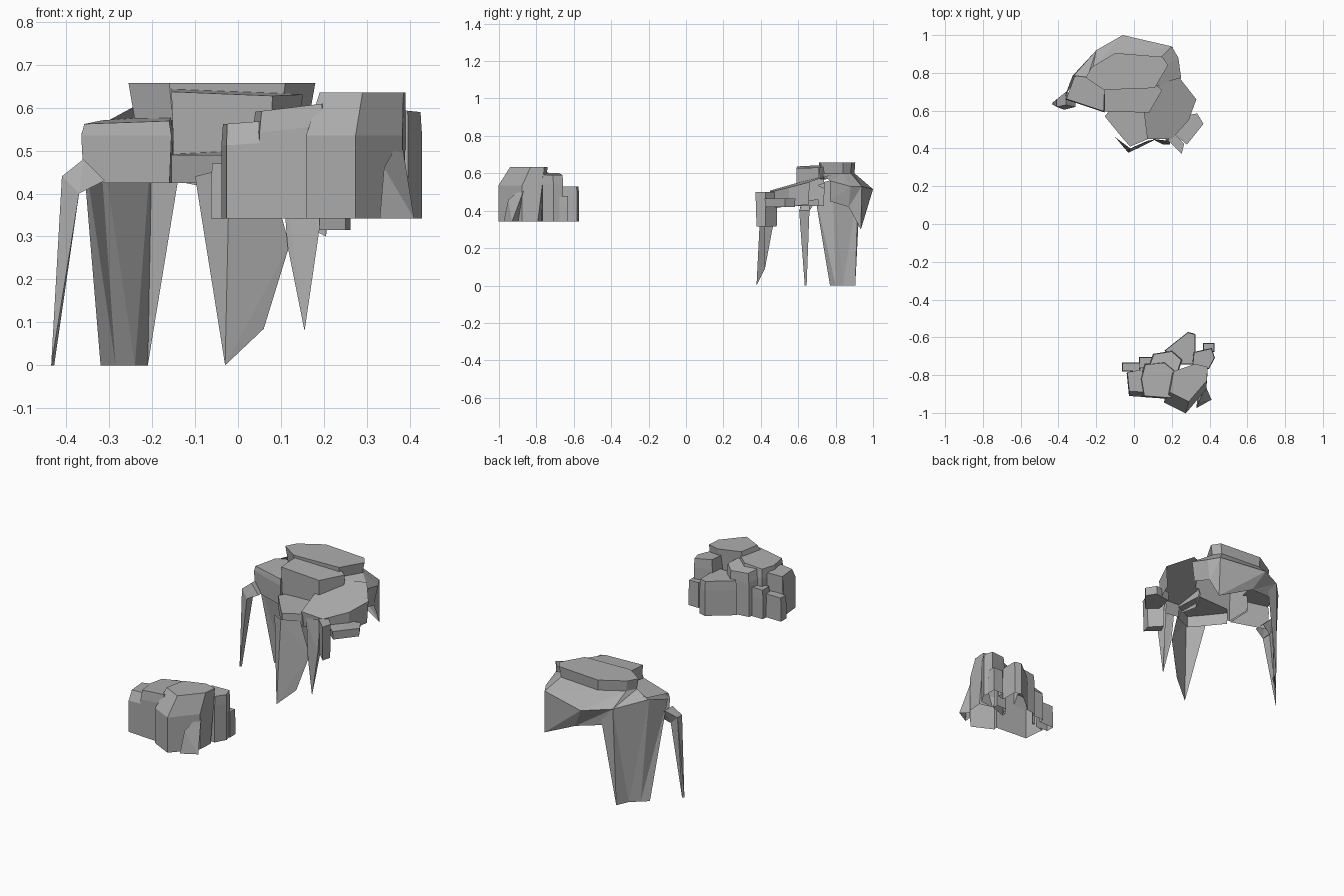
import bpy, bmesh, math
from mathutils import Vector

if "Cube" in bpy.data.objects:
    bpy.data.objects.remove(bpy.data.objects["Cube"])

grey = bpy.data.materials.new("stone grey")
grey.diffuse_color = (0.42, 0.42, 0.42, 1)
grey.use_nodes = True
grey.node_tree.nodes["Principled BSDF"].inputs["Base Color"].default_value = grey.diffuse_color
BASE = 0.342


def finish(name, bm):
    me = bpy.data.meshes.new(name)
    bm.to_mesh(me)
    bm.free()
    me.materials.append(grey)
    ob = bpy.data.objects.new(name, me)
    bpy.context.collection.objects.link(ob)
    return ob


def drop_faces(bm, rule):
    bm.normal_update()
    bad = [f for f in bm.faces if rule(f.calc_center_median(), f.normal)]
    bmesh.ops.delete(bm, geom=bad, context='FACES')


def hull(name, pts, drop=None):
    """Faceted rock: convex hull of corner points; faces matching drop are left open."""
    bm = bmesh.new()
    for p in pts:
        bm.verts.new(p)
    res = bmesh.ops.convex_hull(bm, input=bm.verts[:])
    junk = {g for g in res["geom_interior"] + res["geom_unused"]
            if isinstance(g, bmesh.types.BMVert)}
    bmesh.ops.delete(bm, geom=list(junk), context='VERTS')
    bmesh.ops.dissolve_limit(bm, angle_limit=math.radians(2),
                             verts=bm.verts[:], edges=bm.edges[:])
    bmesh.ops.recalc_face_normals(bm, faces=bm.faces[:])
    if drop:
        drop_faces(bm, drop)
    return finish(name, bm)


def merge(name, parts, drop):
    """Union closed rocks into one shell, then open the faces matching drop."""
    for p in parts[1:]:
        m = parts[0].modifiers.new("join", 'BOOLEAN')
        m.operation, m.solver, m.object = 'UNION', 'EXACT', p
    dg = bpy.context.evaluated_depsgraph_get()
    bm = bmesh.new()
    bm.from_mesh(parts[0].evaluated_get(dg).to_mesh())
    for p in parts:
        bpy.data.objects.remove(p)
    drop_faces(bm, drop)
    finish(name, bm)


def sheet(name, *rows):
    """Folded rock face through rows of points."""
    bm = bmesh.new()
    vs = [[bm.verts.new(p) for p in r] for r in rows]
    for a, b in zip(vs, vs[1:]):
        for i in range(len(a) - 1):
            bm.faces.new((a[i], b[i], b[i + 1]))
            bm.faces.new((a[i], b[i + 1], a[i + 1]))
    finish(name, bm)


def ring(outline, z, grow=1, slope=(0, 0), shift=(0, 0)):
    """Outline at height z, scaled about its middle and tilted by slope."""
    n = len(outline)
    cx = sum(p[0] for p in outline) / n
    cy = sum(p[1] for p in outline) / n
    return [Vector((cx + (x - cx) * grow + shift[0], cy + (y - cy) * grow + shift[1],
                    z + slope[0] * (x - cx) + slope[1] * (y - cy))) for x, y in outline]


def column(name, top, z, flare=1.07, slope=(0, 0), shift=(0, 0), crown=.05):
    """Standing stone of the front cluster with a chamfered crown."""
    return hull(name, ring(top, z, 1, slope) + ring(top, z - crown, flare, slope, shift)
                + ring(top, BASE, flare, shift=shift))


def block(x, y, w, d):
    return [(x - w, y - d), (x + w, y - d), (x + w, y + d), (x - w, y + d)]


# ---- front cluster: columns standing on one level, hollow underneath ----
merge("front_cluster", [
    column("tall_front_stone", [(.21, -.78), (.325, -.74), (.39, -.757), (.385, -.83), (.29, -.94), (.19, -.89)],
           .635, 1.15, shift=(-.015, -.045), crown=.1),
    hull("front_right_foot", [(.33, -.975, BASE), (.41, -.93, BASE), (.34, -.88, BASE),
                              (.34, -.95, .46), (.38, -.86, .53)]),
    column("centre_stone", [(.04, -.82), (.06, -.745), (.16, -.735), (.215, -.78), (.195, -.92), (.055, -.91)],
           .60, slope=(.12, 0)),
    column("left_stone", [(-.035, -.785), (.045, -.77), (.05, -.89), (-.025, -.885)],
           .565, 1.2, (.08, 0), (.005, -.015)),
    column("small_left_stone", block(-.015, -.757, .045, .022), .47),
    column("back_centre_stone", [(.08, -.76), (.105, -.69), (.2, -.675), (.25, -.72), (.23, -.78)],
           .585, slope=(0, -.2)),
    column("back_left_stone", block(.075, -.735, .045, .028), .50),
    column("back_stone", [(.165, -.67), (.285, -.575), (.322, -.585), (.325, -.74), (.24, -.74)], .53, 1.04),
    column("right_stone", [(.31, -.77), (.318, -.68), (.41, -.66), (.425, -.71), (.395, -.765)],
           .595, 1.06, (-.1, 0)),
    column("small_right_stone", block(.395, -.654, .028, .022), .48)],
    lambda c, n: c.z < BASE + .002 and n.z < -.9)

# ---- back cluster: cap rocks, hollow underneath and behind ----
slab = [(-.255, .775), (-.225, .83), (-.10, .905), (.15, .885), (.18, .84), (.11, .72), (-.16, .71)]
left = [(-.365, .66), (-.32, .785), (-.23, .81), (-.15, .74), (-.155, .59), (-.26, .63)]
mid = [(-.155, .74), (-.155, .595), (.08, .59), (.15, .71), (.08, .76)]
front = [(-.155, .57), (-.10, .64), (.07, .64), (.10, .50), (.075, .45), (-.02, .41), (-.065, .46)]
right = [(.05, .61), (.13, .74), (.24, .775), (.33, .66), (.29, .55), (.20, .45), (.07, .45)]
merge("cap_rocks", [
    hull("top_slab", ring(slab, .657) + ring(slab, .57, .93)),
    hull("left_rock", ring(left, .57, .94, (.05, .05)) + ring(left, .535) + ring(left, .425, .95)),
    hull("middle_rock", ring(mid, .635, 1, (-.04, .05)) + ring(mid, .425, .95)),
    hull("front_rock", ring(front, .495, 1, (.05, .05)) + ring(front, .425)),
    hull("right_rock", ring(right, .545, 1, (-.05, .28)) + ring(right, .44, .95, (-.1, .15)))],
    lambda c, n: n.z < -.6 or (c.z < .595 and n.y > .3 and n.z < .6))

# ---- back cluster: sloping skirt behind the slab ----
sheet("back_skirt", ring(slab, .6, .96)[:6],
      [(-.32, .785, .56), (-.20, .92, .53), (-.06, 1, .515), (.20, .94, .53), (.235, .88, .53), (.25, .77, .56)],
      [(-.30, .78, .45), (-.15, .92, .43), (0, .96, .40), (.205, .935, .30), (.215, .87, .42), (.235, .77, .45)])

# ---- back cluster: legs and hanging spikes ----
sheet("main_leg",
      [(-.365, .68, .54), (-.325, .785, .565), (-.20, .92, .53), (-.13, .93, .49)],
      [(-.32, .77, 0), (-.285, .80, 0), (-.24, .84, 0), (-.21, .905, 0)])
knee = [(-.41, .62, .44), (-.41, .66, .44), (-.37, .605, .40), (-.37, .66, .40)]
hull("thin_left_leg", knee + [(-.435, .635, 0), (-.428, .645, 0)], lambda c, n: n.z > .5)
hull("thin_leg_shoulder", knee + [(-.36, .63, .48), (-.36, .70, .48), (-.31, .62, .43), (-.31, .68, .43)],
     lambda c, n: n.z < -.8)
inner = lambda c, n: n.z > .5 or n.y > .6
hull("front_leg", [(-.03, .377, 0), (.06, .42, .085), (-.10, .46, .44), (-.02, .40, .46),
                   (.07, .44, .46), (.12, .45, .28), (.03, .48, .46)], inner)
hull("front_spike", [(.155, .42, .08), (.115, .44, .28), (.19, .42, .32),
                     (.10, .45, .48), (.19, .44, .50), (.19, .49, .45)], inner)
hang = [(.185, .44), (.25, .377), (.262, .425), (.205, .485)]
hull("front_right_block", ring(hang, .315) + ring(hang, .50, 1.1))
ledge = [(.22, .47), (.28, .42), (.368, .53), (.335, .585), (.24, .57)]
hull("right_ledge", ring(ledge, .465) + ring(ledge, .42, .95))
